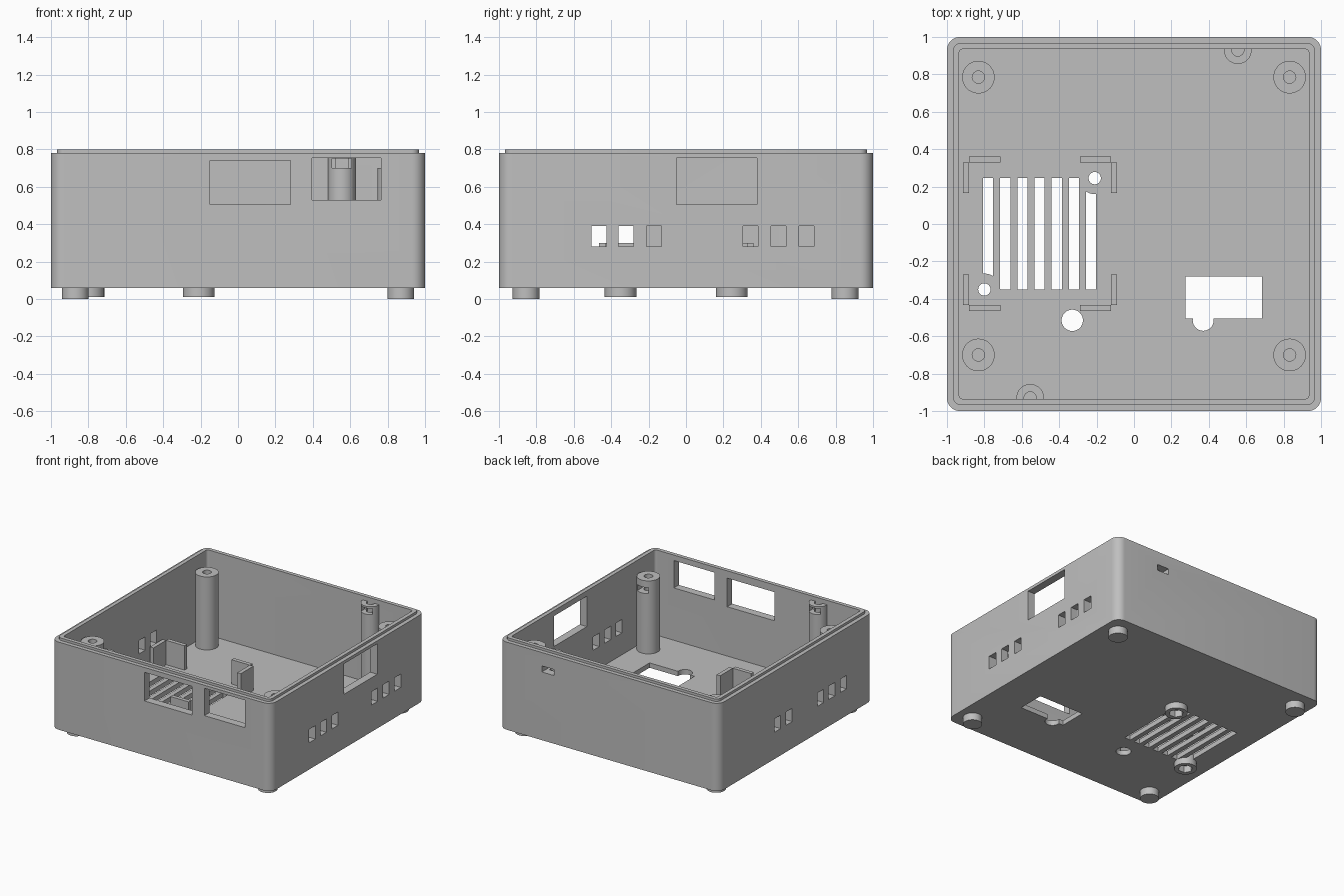
import bpy, bmesh, math
from math import cos, sin, pi

cube = bpy.data.objects.get("Cube")
if cube:
    bpy.data.objects.remove(cube, do_unlink=True)

grey = bpy.data.materials.new("light_grey")
grey.use_nodes = True
colour = (0.52, 0.52, 0.52, 1)
grey.diffuse_color = colour
grey.node_tree.nodes["Principled BSDF"].inputs["Base Color"].default_value = colour

FLOOR, RIM, TOP = 0.10, 0.78, 0.80


def loft(name, rings):
    """Closed solid through rings of matching points."""
    bm = bmesh.new()
    loops = [[bm.verts.new(p) for p in ring] for ring in rings]
    for a, b in zip(loops, loops[1:]):
        for i in range(len(a)):
            j = (i + 1) % len(a)
            bm.faces.new((a[i], a[j], b[j], b[i]))
    bm.faces.new(loops[0][::-1])
    bm.faces.new(loops[-1])
    bmesh.ops.recalc_face_normals(bm, faces=bm.faces)
    mesh = bpy.data.meshes.new(name)
    bm.to_mesh(mesh)
    bm.free()
    mesh.materials.append(grey)
    obj = bpy.data.objects.new(name, mesh)
    bpy.context.collection.objects.link(obj)
    return obj


def box(name, x0, x1, y0, y1, z0, z1):
    return loft(name, [[(x0, y0, z), (x1, y0, z), (x1, y1, z), (x0, y1, z)] for z in (z0, z1)])


def cyl(name, x, y, r, z0, z1, n=40):
    angles = [2 * pi * i / n for i in range(n)]
    return loft(name, [[(x + r * cos(a), y + r * sin(a), z) for a in angles] for z in (z0, z1)])


def rounded_square(half, r, z, n=8):
    pts = []
    for k in range(4):
        cx = (half - r) * (1 if k in (0, 3) else -1)
        cy = (half - r) * (1 if k < 2 else -1)
        for i in range(n + 1):
            a = (k + i / n) * pi / 2
            pts.append((cx + r * cos(a), cy + r * sin(a), z))
    return pts


def cut(obj, *cutters):
    for c in cutters:
        c.hide_render = True
        mod = obj.modifiers.new("cut", "BOOLEAN")
        mod.operation = "DIFFERENCE"
        mod.solver = "EXACT"
        mod.object = c
        bpy.context.view_layer.objects.active = obj
        bpy.ops.object.modifier_apply(modifier=mod.name)
        bpy.data.objects.remove(c, do_unlink=True)


# Open case with a stepped lip around the rim
case = loft("case", [
    rounded_square(1, 0.07, 0.06), rounded_square(1, 0.07, RIM),
    rounded_square(0.967, 0.04, RIM), rounded_square(0.967, 0.04, TOP),
    rounded_square(0.935, 0.02, TOP), rounded_square(0.935, 0.02, FLOOR)])

# Connector windows in the front and right walls
cut(case,
    box("window", -0.15, 0.28, -1.1, -0.9, 0.505, 0.74),
    box("window", 0.395, 0.765, -1.1, -0.9, 0.53, 0.755),
    box("window", 0.9, 1.1, -0.05, 0.38, 0.505, 0.755))

# Small side vents
for side, centres in ((1, (-0.465, -0.32, -0.17, 0.345, 0.495, 0.645)),
                      (-1, (-0.615, -0.465, -0.32, 0.09, 0.24))):
    for y in centres:
        x0, x1 = sorted((side * 0.9, side * 1.1))
        cut(case, box("vent", x0, x1, y - 0.04, y + 0.04, 0.28, 0.39))

# Floor grille, keyhole opening and round hole
for i in range(7):
    x = -0.78 + i * 0.0917
    cut(case, box("grille_slot", x - 0.027, x + 0.027, -0.35, 0.245, 0, 0.2))
cut(case,
    box("opening", 0.275, 0.685, -0.505, -0.28, 0, 0.2),
    cyl("opening", 0.37, -0.515, 0.056, 0, 0.2),
    cyl("opening", -0.33, -0.515, 0.057, 0, 0.2))

# Fan screw bosses with hexagonal nut recesses below
for i, (x, y) in enumerate(((-0.80, -0.35), (-0.21, 0.245))):
    cut(case, cyl("clearance", x, y, 0.08, 0, 0.2))
    boss = cyl(f"fan_boss_{i + 1}", x, y, 0.085, 0.01, FLOOR)
    cut(boss, cyl("hole", x, y, 0.033, -0.1, 0.3, 24),
        cyl("nut_recess", x, y, 0.056, -0.1, 0.065, 6))

# Fan corner brackets
fx, fy = -0.5025, -0.0525
for sx in (-1, 1):
    for sy in (-1, 1):
        def bracket(name, a, b, c, d):
            xs = sorted((fx + sx * a, fx + sx * b))
            ys = sorted((fy + sy * c, fy + sy * d))
            box(name, *xs, *ys, FLOOR - 0.01, 0.30)
        bracket("fan_bracket_long", 0.2125, 0.38, 0.38, 0.4125)
        bracket("fan_bracket_side", 0.38, 0.4125, 0.2175, 0.381)

# Corner feet and board posts
for sx in (-1, 1):
    for y in (-0.855, 0.85):
        cyl("foot", sx * 0.87, y, 0.072, 0, 0.07)
    for y in (-0.70, 0.785):
        x = sx * 0.832
        post = cyl("board_post", x, y, 0.087, FLOOR - 0.01, 0.70)
        cut(post, cyl("hole", x, y, 0.033, 0.35, 0.9, 24))
        if y < 0:
            cut(post, box("nut_slot", x - 0.05, x + 0.05, y - 0.04, y + 0.2, 0.595, 0.645))

# Lid screw bosses against the front and back walls
for s in (-1, 1):
    x, y = s * 0.555, s * 0.93
    boss = cyl("lid_boss", x, y, 0.074, FLOOR - 0.01, 0.765)
    w0, w1 = sorted((s * 0.945, s * 1.2))
    n0, n1 = sorted((s * 0.8, s * 0.925))
    cut(boss, box("wall_trim", x - 0.2, x + 0.2, w0, w1, 0, 1),
        cyl("hole", x, y, 0.033, 0.45, 0.9, 24),
        box("nut_slot", x - 0.052, x + 0.052, n0, n1, 0.70, 0.75))
    if s > 0:
        for part in (case, boss):
            cut(part, box("back_slot", x - 0.055, x + 0.055, 0.905, 1.1, 0.62, 0.67))

# Smooth the round surfaces and keep the edges sharp
bpy.ops.object.select_all(action="DESELECT")
for obj in bpy.context.collection.objects:
    if obj.type == "MESH" and obj.data.materials and obj.data.materials[0] == grey:
        obj.select_set(True)
        bpy.context.view_layer.objects.active = obj
bpy.ops.object.shade_smooth_by_angle(angle=math.radians(30))
